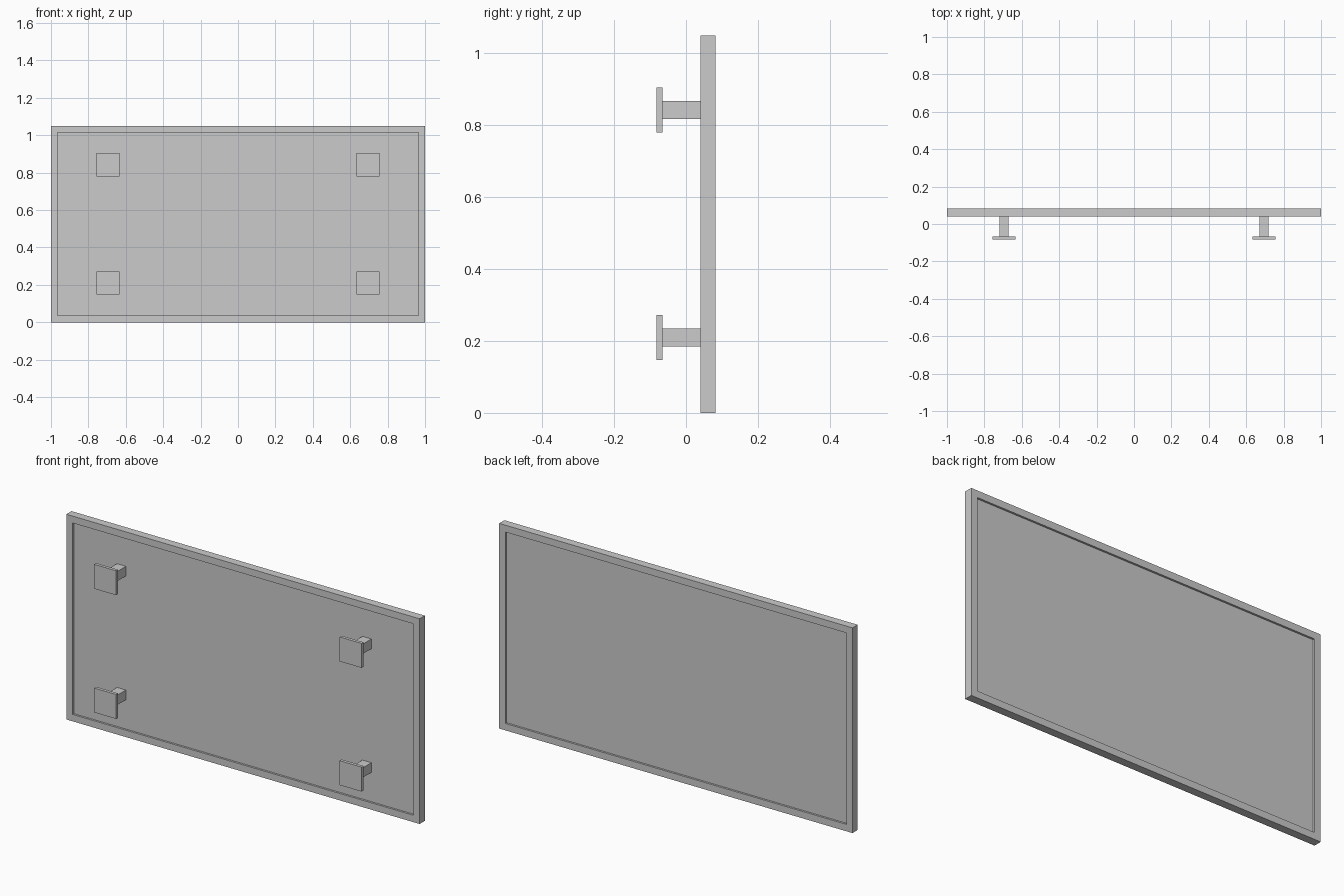
import bpy, bmesh
from mathutils import Vector

if "Cube" in bpy.data.objects:
    bpy.data.objects.remove(bpy.data.objects["Cube"])


def box_bmesh(lo, hi):
    lo, hi = Vector(lo), Vector(hi)
    bm = bmesh.new()
    bmesh.ops.create_cube(bm, size=1)
    for v in bm.verts:
        v.co = Vector([(lo[i] + hi[i]) / 2 + v.co[i] * (hi[i] - lo[i]) for i in range(3)])
    return bm


def finish(bm, name):
    mesh = bpy.data.meshes.new(name)
    bm.to_mesh(mesh)
    bm.free()
    ob = bpy.data.objects.new(name, mesh)
    bpy.context.collection.objects.link(ob)
    return ob


H = 1.05            # panel height
RIM = 0.05          # rim width
RECESS = 0.01       # depth of the sunken field on both sides
Y0, Y1 = 0.04, 0.082

# Framed panel: slab with a sunken field on front and back
bm = box_bmesh((-1, Y0, 0), (1, Y1, H))
bm.normal_update()
for face in [f for f in bm.faces if abs(f.normal.y) > 0.9]:
    inward = -face.normal.copy() * RECESS
    bmesh.ops.inset_region(bm, faces=[face], thickness=RIM)
    # duplicate the field edge and push it in for a square step
    bmesh.ops.inset_region(bm, faces=[face], thickness=0.0)
    bmesh.ops.translate(bm, verts=face.verts, vec=inward)
finish(bm, "framed_panel")

# Four wall mounts: square stem and square pad
for side, x in (("left", -0.695), ("right", 0.695)):
    for level, z in (("lower", 0.21), ("upper", 0.843)):
        s, p = 0.025, 0.0625
        finish(box_bmesh((x - s, -0.066, z - s), (x + s, Y0 + RECESS, z + s)),
               f"mount_stem_{level}_{side}")
        finish(box_bmesh((x - p, -0.082, z - p), (x + p, -0.066, z + p)),
               f"mount_pad_{level}_{side}")
